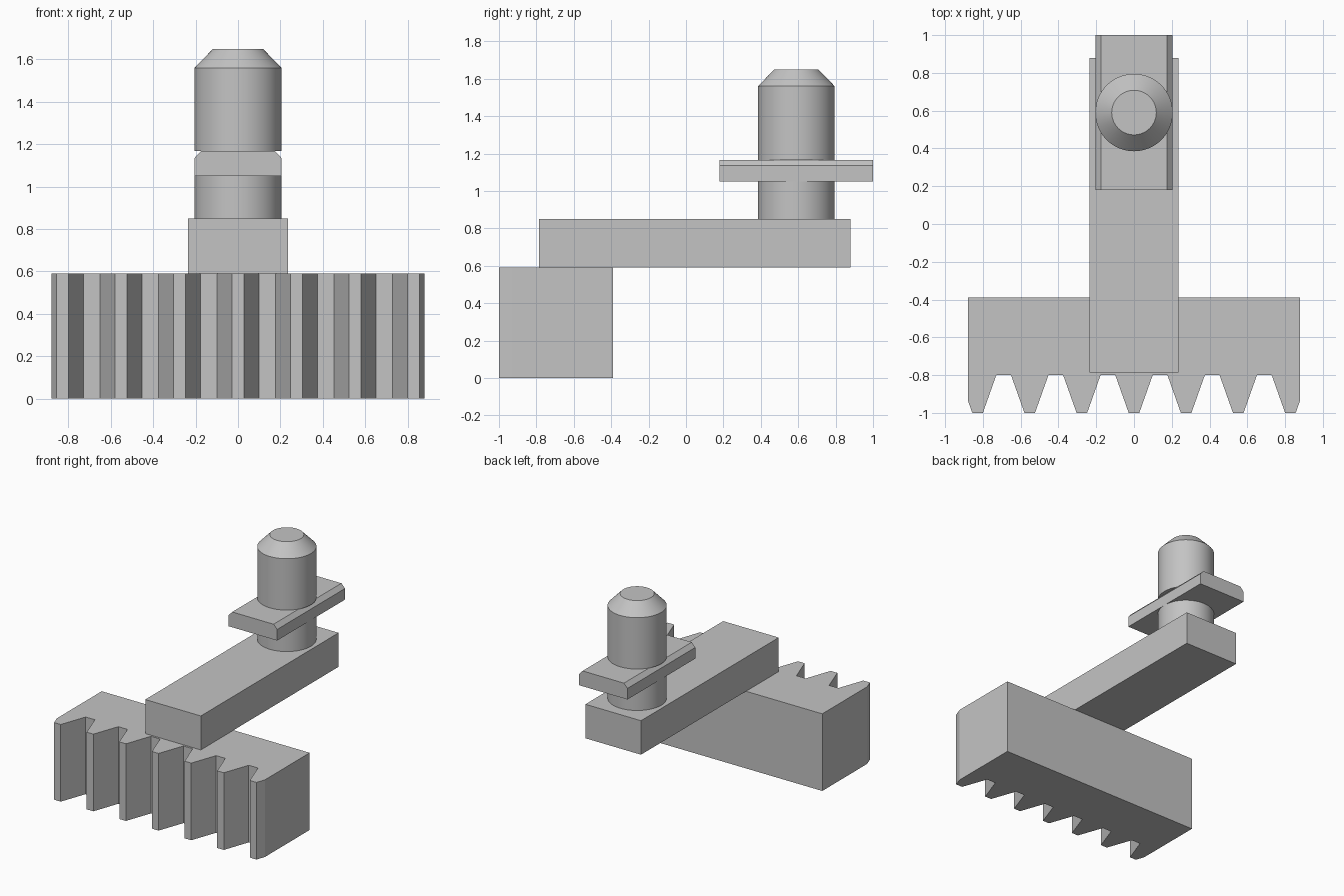
import bpy
import math

cube = bpy.data.objects.get("Cube")
if cube:
    bpy.data.objects.remove(cube, do_unlink=True)

grey = bpy.data.materials.new("plain_grey")
grey.use_nodes = True
colour = (0.55, 0.55, 0.55, 1)
grey.diffuse_color = colour
grey.node_tree.nodes["Principled BSDF"].inputs["Base Color"].default_value = colour


def add_mesh(name, verts, faces):
    mesh = bpy.data.meshes.new(name)
    mesh.from_pydata(verts, [], faces)
    mesh.materials.append(grey)
    obj = bpy.data.objects.new(name, mesh)
    bpy.context.collection.objects.link(obj)
    return obj


def extrude(name, profile, place, low, high):
    """Extrude a counter-clockwise profile; place maps (u, v, depth) to x, y, z."""
    n = len(profile)
    verts = [place(u, v, d) for d in (low, high) for u, v in profile]
    faces = [tuple(reversed(range(n))), tuple(range(n, 2 * n))]
    faces += [(i, (i + 1) % n, (i + 1) % n + n, i + n) for i in range(n)]
    return add_mesh(name, verts, faces)


def lathe(name, profile, y, sides=64):
    """Turn (radius, z) rings, listed from bottom to top, into a capped solid."""
    verts = []
    for r, z in profile:
        for i in range(sides):
            a = math.tau * i / sides
            verts.append((r * math.cos(a), y + r * math.sin(a), z))
    faces = [tuple(reversed(range(sides))),
             tuple(range(len(verts) - sides, len(verts)))]
    for k in range(len(profile) - 1):
        for i in range(sides):
            a, b = k * sides + i, k * sides + (i + 1) % sides
            faces.append((a, b, b + sides, a + sides))
    obj = add_mesh(name, verts, faces)
    bpy.ops.object.select_all(action="DESELECT")
    obj.select_set(True)
    bpy.context.view_layer.objects.active = obj
    bpy.ops.object.shade_smooth_by_angle(angle=math.radians(30))
    return obj


def upright(u, v, d):
    return (u, v, d)


def lengthwise(u, v, d):
    return (u, -d, v)


# Toothed rack: seven tapered teeth, the outer two trimmed by the block ends
half, back, root, tip = 0.88, -0.39, -0.80, -1.0
pitch, tip_half, root_half = 0.276, 0.028, 0.099
trim = tip + (root - tip) * (half - 3 * pitch - tip_half) / (root_half - tip_half)
outline = [(-half, back), (-half, trim)]
for i in range(-3, 4):
    c = i * pitch
    if i > -3:
        outline.append((c - root_half, root))
    outline += [(c - tip_half, tip), (c + tip_half, tip)]
    if i < 3:
        outline.append((c + root_half, root))
outline += [(half, trim), (half, back)]
extrude("toothed_rack", outline, upright, 0, 0.59)

# Arm lying across the rack
w = 0.235
extrude("arm", [(-w, -0.785), (w, -0.785), (w, 0.88), (-w, 0.88)],
        upright, 0.59, 0.85)

# Pin in two lengths, with the chamfered plate between them
pin_y, r = 0.59, 0.205
lathe("lower_pin", [(r, 0.85), (r, 1.05)], pin_y)
lathe("upper_pin", [(r, 1.167), (r, 1.56), (0.118, 1.65)], pin_y)
extrude("chamfered_plate",
        [(-r, 1.05), (r, 1.05), (r, 1.135), (0.175, 1.167),
         (-0.175, 1.167), (-r, 1.135)],
        lengthwise, -1.0, -0.18)
